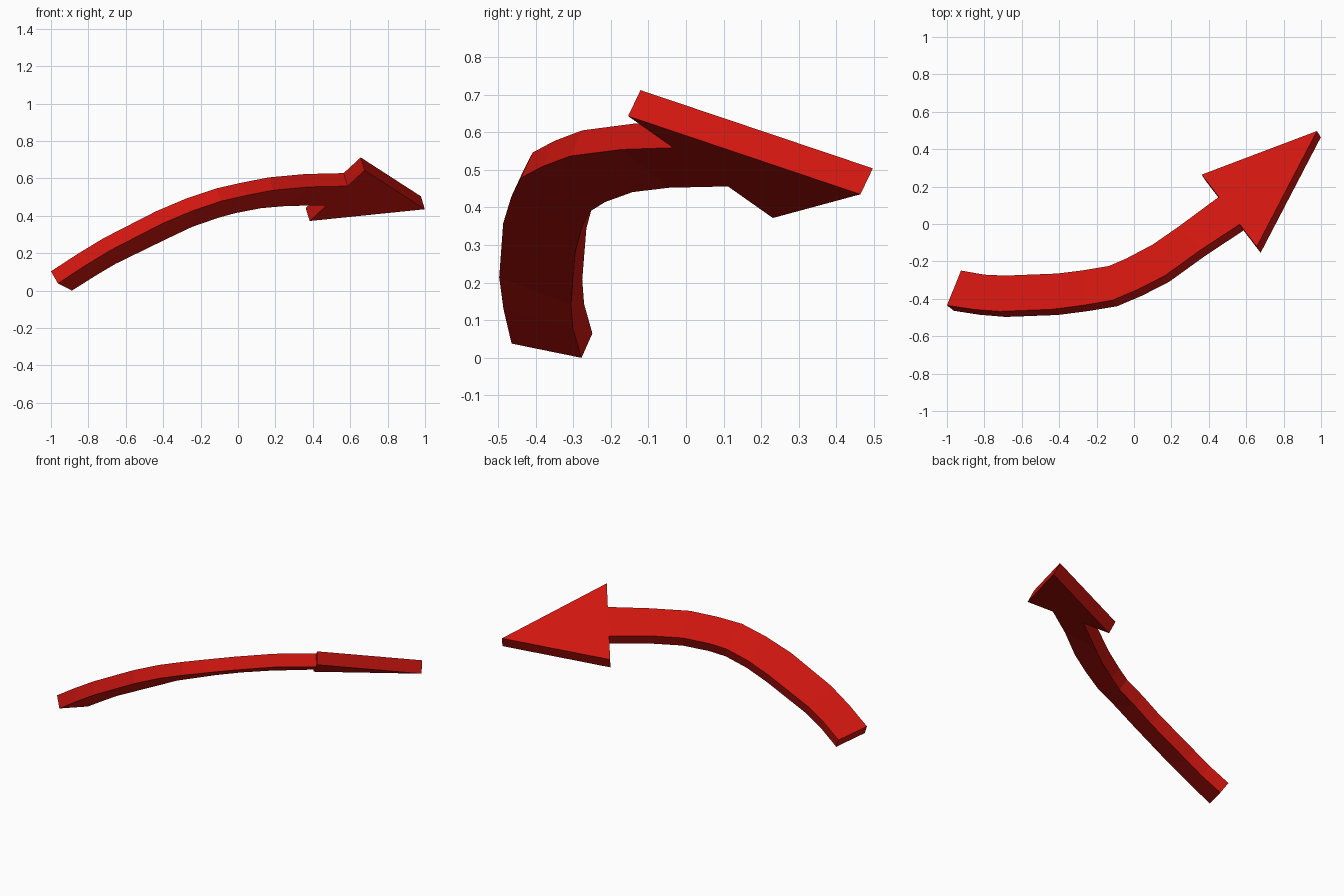
import bpy
import bmesh
from mathutils import Vector

if "Cube" in bpy.data.objects:
    bpy.data.objects.remove(bpy.data.objects["Cube"])

red = bpy.data.materials.new("red")
red.diffuse_color = (0.63, 0.008, 0.005, 1)
red.use_nodes = True
red.node_tree.nodes["Principled BSDF"].inputs["Base Color"].default_value = red.diffuse_color

# thickness direction (top minus bottom) at the tail and at the head
T_TAIL = Vector((-0.037, 0.029, 0.065))
T_HEAD = Vector((-0.021, 0.033, 0.069))


def make(name, verts, faces):
    mesh = bpy.data.meshes.new(name)
    mesh.from_pydata([tuple(v) for v in verts], [], faces)
    mesh.materials.append(red)
    # consistent outward normals
    bm = bmesh.new()
    bm.from_mesh(mesh)
    bmesh.ops.recalc_face_normals(bm, faces=bm.faces)
    bm.to_mesh(mesh)
    bm.free()
    obj = bpy.data.objects.new(name, mesh)
    bpy.context.collection.objects.link(obj)


# arrow head: triangular plate
left = Vector((0.362, 0.264, 0.441))
right = Vector((0.656, -0.121, 0.712))
tip = Vector((0.978, 0.497, 0.504))
top = [left, right, tip]
make("arrow_head", top + [p - T_HEAD for p in top],
     [(0, 1, 2), (5, 4, 3), (0, 3, 4, 1), (1, 4, 5, 2), (2, 5, 3, 0)])

# shaft: bent strip given by its upper left and upper right edges
left_edge = [(-0.925, -0.249, 0.065), (-0.80, -0.271, 0.143), (-0.69, -0.276, 0.208),
             (-0.41, -0.265, 0.344), (-0.274, -0.248, 0.408), (-0.135, -0.225, 0.456),
             (-0.04, -0.184, 0.482), (0.10, -0.11, 0.509), (0.24, -0.013, 0.521)]
right_edge = [(-1.0, -0.435, 0.103), (-0.859, -0.456, 0.195), (-0.719, -0.467, 0.280),
              (-0.438, -0.456, 0.424), (-0.27, -0.434, 0.495), (-0.117, -0.408, 0.546),
              (0.02, -0.35, 0.577), (0.165, -0.276, 0.605), (0.357, -0.138, 0.623)]
# the last section sits on the back face of the head
left_edge.append(left.lerp(right, 0.31))
right_edge.append(left.lerp(right, 0.69))

verts, faces = [], [(0, 1, 2, 3)]
n = len(left_edge)
for i, (a, b) in enumerate(zip(left_edge, right_edge)):
    a, b = Vector(a), Vector(b)
    t = T_TAIL.lerp(T_HEAD, i / (n - 1))
    verts += [a, b, b - t, a - t]
    if i:
        k = 4 * i
        for j in range(4):
            m = (j + 1) % 4
            faces.append((k - 4 + j, k + j, k + m, k - 4 + m))
make("arrow_shaft", verts, faces)
